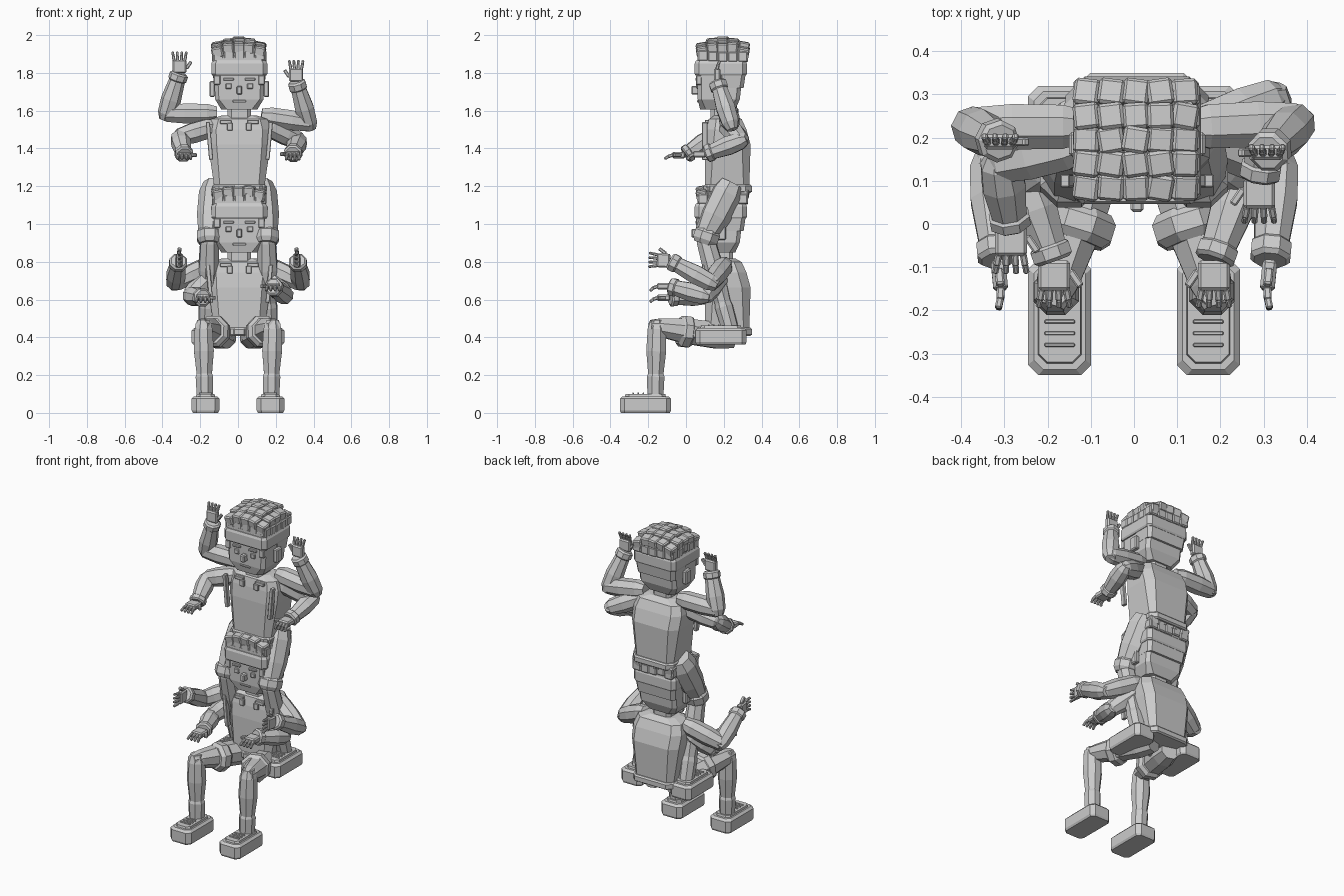
import bpy, bmesh, math, random
from mathutils import Vector, Matrix

random.seed(4)
cube = bpy.data.objects.get("Cube")
if cube:
    bpy.data.objects.remove(cube, do_unlink=True)

grey = bpy.data.materials.new("plain_grey")
grey.use_nodes = True
tone = (0.6, 0.6, 0.6, 1)
grey.diffuse_color = tone
grey.node_tree.nodes["Principled BSDF"].inputs["Base Color"].default_value = tone
CX = 0.007


def finish(name, bm):
    bmesh.ops.recalc_face_normals(bm, faces=bm.faces)
    mesh = bpy.data.meshes.new(name)
    bm.to_mesh(mesh)
    bm.free()
    mesh.materials.append(grey)
    ob = bpy.data.objects.new(name, mesh)
    bpy.context.collection.objects.link(ob)
    return ob


def add_box(bm, centre, size, bevel=0.006, frame=Matrix()):
    part = bmesh.new()
    bmesh.ops.create_cube(part, size=1)
    bmesh.ops.scale(part, vec=size, verts=part.verts)
    if bevel:
        bmesh.ops.bevel(part, geom=part.edges[:], offset=bevel, segments=1, affect='EDGES')
    bmesh.ops.transform(part, matrix=frame @ Matrix.Translation(centre), verts=part.verts)
    temp = bpy.data.meshes.new("temp")
    part.to_mesh(temp)
    part.free()
    bm.from_mesh(temp)
    bpy.data.meshes.remove(temp)


def box(name, centre, size, bevel=0.006, frame=Matrix()):
    bm = bmesh.new()
    add_box(bm, centre, size, bevel, frame)
    return finish(name, bm)


def skin(name, rings):
    bm = bmesh.new()
    loops = [[bm.verts.new(p) for p in ring] for ring in rings]
    n = len(loops[0])
    for a, b in zip(loops, loops[1:]):
        for i in range(n):
            bm.faces.new((a[i], a[(i + 1) % n], b[(i + 1) % n], b[i]))
    bm.faces.new(loops[0])
    bm.faces.new(loops[-1])
    return finish(name, bm)


def loft(name, sections, cx=CX, dz=0):
    """Stack chamfered rectangles: z, half width, front y, back y, chamfer."""
    rings = []
    for z, w, f, b, c in sections:
        outline = [(w - c, f), (w, f + c), (w, b - c), (w - c, b)]
        outline += [(-x, y) for x, y in reversed(outline)]
        rings.append([(cx + x, y, z + dz) for x, y in outline])
    return skin(name, rings)


def limb(name, a, b, profile, sides=8):
    """Faceted limb from a to b; profile holds (fraction, radius)."""
    a, b = Vector(a), Vector(b)
    turn = (b - a).to_track_quat('Z', 'Y')
    rings = []
    for t, r in profile:
        ring = []
        for i in range(sides):
            ang = (i + 0.5) * math.tau / sides
            ring.append(a.lerp(b, t) + turn @ Vector((r * math.cos(ang), r * math.sin(ang), 0)))
        rings.append(ring)
    return skin(name, rings)


def hand(name, wrist, direction, palm_normal, thumb, curl):
    """Palm, four two-jointed fingers and a thumb; local y runs along the fingers."""
    y = Vector(direction).normalized()
    x = y.cross(Vector(palm_normal)).normalized()
    z = x.cross(y)
    frame = Matrix.Translation(wrist) @ Matrix((x, y, z)).transposed().to_4x4()
    bm = bmesh.new()
    add_box(bm, (0, 0.034, 0), (0.074, 0.07, 0.034), 0.007, frame)
    for i in range(4):
        base = Matrix.Translation((0.019 * (i - 1.5), 0.066, 0))
        spread = Matrix.Rotation(-0.12 * (i - 1.5), 4, 'Z')
        bend = frame @ base @ spread @ Matrix.Rotation(curl, 4, 'X')
        add_box(bm, (0, 0.012, 0), (0.016, 0.03, 0.018), 0.004, bend)
        tip = bend @ Matrix.Translation((0, 0.024, 0)) @ Matrix.Rotation(curl, 4, 'X')
        add_box(bm, (0, 0.011, 0), (0.014, 0.026, 0.016), 0.004, tip)
    side = frame @ Matrix.Translation((thumb * 0.038, 0.025, 0)) @ Matrix.Rotation(-thumb * 0.6, 4, 'Z')
    add_box(bm, (0, 0.02, 0), (0.018, 0.045, 0.02), 0.004, side)
    finish(name, bm)


def arm(name, shoulder, elbow, wrist, direction, normal, curl=-0.3):
    s, e, w = Vector(shoulder), Vector(elbow), Vector(wrist)
    limb(name + "_upper_arm", s, e, [(-.12, .04), (.1, .055), (.6, .057), (1, .048), (1.12, .03)])
    limb(name + "_forearm", e, w, [(-.16, .03), (0, .048), (.35, .054), (.85, .042), (1, .036)])
    limb(name + "_cuff", e.lerp(w, .8), w, [(0, .043), (.15, .05), (.8, .05), (1, .04)])
    hand(name + "_hand", w, direction, normal, 1 if s.x > 0 else -1, curl)


def shoe(name, x, y, z):
    loft(name, [(z, .066, y - .13, y + .13, .02), (z + .012, .073, y - .135, y + .135, .024),
                (z + .075, .073, y - .135, y + .135, .024), (z + .088, .06, y - .122, y + .122, .022)], cx=x)
    loft(name + "_tongue", [(z + .08, .052, y - .11, y + .11, .02),
                            (z + .1, .048, y - .105, y + .105, .02)], cx=x)
    bm = bmesh.new()
    for i in range(3):
        add_box(bm, (x, y - .065 + i * .027, z + .101), (.07, .009, .012), .002)
    finish(name + "_laces", bm)


def head(name, dz):
    loft(name + "_skull", [(1.605, .095, .075, .26, .03), (1.66, .128, .062, .285, .02),
                           (1.80, .135, .06, .30, .02), (1.88, .135, .06, .30, .02)], dz=dz)
    loft(name + "_neck", [(1.53, .062, .13, .25, .02), (1.62, .062, .13, .25, .02)], dz=dz)
    loft(name + "_hair_band", [(1.785, .142, .052, .316, .02), (1.795, .148, .046, .322, .022),
                               (1.85, .148, .046, .322, .022), (1.865, .14, .052, .316, .02)], dz=dz)
    loft(name + "_back_hair", [(1.72, .132, .17, .305, .02), (1.79, .14, .17, .315, .02)], dz=dz)
    loft(name + "_crown", [(1.86, .14, .058, .32, .02), (1.935, .128, .075, .31, .03)], dz=dz)
    # Tufts of hair over the crown
    bm = bmesh.new()
    for i in range(5):
        for j in range(5):
            u, v = (i - 2) / 2, (j - 2) / 2
            spot = (CX - .003 + u * .111, .195 + v * .108, 1.957 - .022 * (u * u + v * v) + random.uniform(-.006, .01) + dz)
            tilt = Matrix.Rotation(random.uniform(-.2, .2), 4, 'Z')
            tilt = tilt @ Matrix.Rotation(u * .18, 4, 'Y') @ Matrix.Rotation(-v * .18, 4, 'X')
            add_box(bm, (0, 0, 0), (.06, .06, .055), .007, Matrix.Translation(spot) @ tilt)
    for i in range(5):
        for s in (-1, 1):
            u = (i - 2) / 2
            drop = random.uniform(-.01, .01) + dz
            add_box(bm, (CX + u * .11, .195 + s * .122, 1.89 + drop), (.055, .025, .055), .006)
            add_box(bm, (CX + s * .132, .195 + u * .105, 1.89 + drop), (.025, .052, .055), .006)
    finish(name + "_hair_tufts", bm)
    # Face
    for s, side in ((-1, "right"), (1, "left")):
        box(f"{name}_{side}_ear", (CX + s * .143, .185, 1.715 + dz), (.03, .055, .085))
        box(f"{name}_{side}_eye", (CX + s * .057, .061, 1.73 + dz), (.032, .014, .03), .004)
        box(f"{name}_{side}_brow", (CX + s * .057, .059, 1.766 + dz), (.055, .018, .014), .003)
        box(f"{name}_{side}_sideburn", (CX + s * .118, .068, 1.762 + dz), (.035, .03, .05), .004)
    box(name + "_nose", (CX, .053, 1.708 + dz), (.03, .05, .045))
    box(name + "_mouth", (CX, .064, 1.65 + dz), (.07, .012, .012), .003)


def torso(name, dz):
    loft(name + "_chest", [(1.19, .132, .10, .335, .03), (1.42, .165, .10, .342, .045),
                           (1.5, .168, .108, .32, .045), (1.555, .15, .12, .295, .04),
                           (1.575, .09, .15, .26, .03)], dz=dz)
    loft(name + "_belt", [(1.165, .135, .10, .34, .03), (1.172, .143, .093, .35, .035),
                          (1.2, .143, .093, .35, .035), (1.208, .136, .10, .342, .03)], dz=dz)
    box(name + "_buckle", (CX, .092, 1.186 + dz), (.06, .016, .035), .004)
    for s, side in ((-1, "right"), (1, "left")):
        box(f"{name}_{side}_collar", (CX + s * .072, .11, 1.54 + dz), (.06, .02, .022), .003)
        box(f"{name}_{side}_collar_tab", (CX + s * .05, .104, 1.515 + dz), (.03, .018, .04), .003)
        slant = Matrix.Translation((CX + s * .158, .1, 1.44 + dz)) @ Matrix.Rotation(s * .09, 4, 'Y')
        box(f"{name}_{side}_jacket_edge", (0, 0, 0), (.022, .03, .2), .003, slant)


DROP = -0.757
for body, dz in (("upper", 0), ("lower", DROP)):
    head(body + "_head", dz)
    torso(body + "_torso", dz)

# Arms of the upper figure
forward, up, down = (0, -1, 0), (0, 0, 1), (0, 0, -1)
arm("upper_right_raised", (-.14, .225, 1.585), (-.378, .225, 1.585), (-.31, .19, 1.80), up, (0, 1, 0), .2)
arm("upper_left_raised", (.15, .225, 1.57), (.375, .235, 1.535), (.308, .165, 1.755), up, (0, 1, 0), .2)
arm("upper_right_lowered", (-.14, .18, 1.51), (-.31, .14, 1.46), (-.285, -.005, 1.365), forward, up)
arm("upper_left_lowered", (.15, .22, 1.52), (.32, .29, 1.44), (.29, .105, 1.37), forward, up, -.5)

for s, side in ((-1, "right"), (1, "left")):
    # Arms of the lower figure
    arm(f"lower_{side}_outer", (s * .15, .2, .78), (s * .335, .13, .69), (s * .315, -.085, .805), (s * -.1, -1, .05), (s, 0, 0), .15)
    arm(f"lower_{side}_inner", (s * .15, .18, .72), (s * .25, .1, .62), (s * .185, -.085, .64 + s * .03), forward, up, -.35)

    # Legs of the upper figure hanging over the shoulders
    knee, ankle = Vector((s * .15, .1, .93)), Vector((s * .165, .235, .44))
    limb(f"upper_{side}_thigh", (s * .115, .235, 1.2), knee, [(-.05, .07), (.15, .088), (.6, .083), (1, .06)])
    limb(f"upper_{side}_knee_cuff", (s * .15, .12, .97), (s * .15, .095, .895), [(0, .06), (.2, .073), (.7, .073), (1, .058)])
    limb(f"upper_{side}_shin", knee, ankle, [(-.06, .04), (.05, .052), (.35, .058), (.7, .045), (.75, .05), (1, .046)])
    shoe(f"upper_{side}_shoe", s * .172, .185, .362)

    # Seated legs of the lower figure
    knee, ankle = Vector((s * .183, -.155, .455)), Vector((s * .176, -.162, .09))
    limb(f"lower_{side}_thigh", (s * .08, .2, .405), knee, [(-.15, .06), (.1, .075), (.55, .072), (.95, .052), (1.1, .035)])
    limb(f"lower_{side}_thigh_cuff", (s * .115, .035, .425), (s * .138, -.04, .435), [(0, .07), (.25, .088), (.75, .088), (1, .07)])
    limb(f"lower_{side}_shin", knee, ankle, [(-.1, .035), (.03, .052), (.35, .057), (.68, .044), (.72, .05), (1, .046)])
    shoe(f"lower_{side}_shoe", s * .172, -.215, 0)
